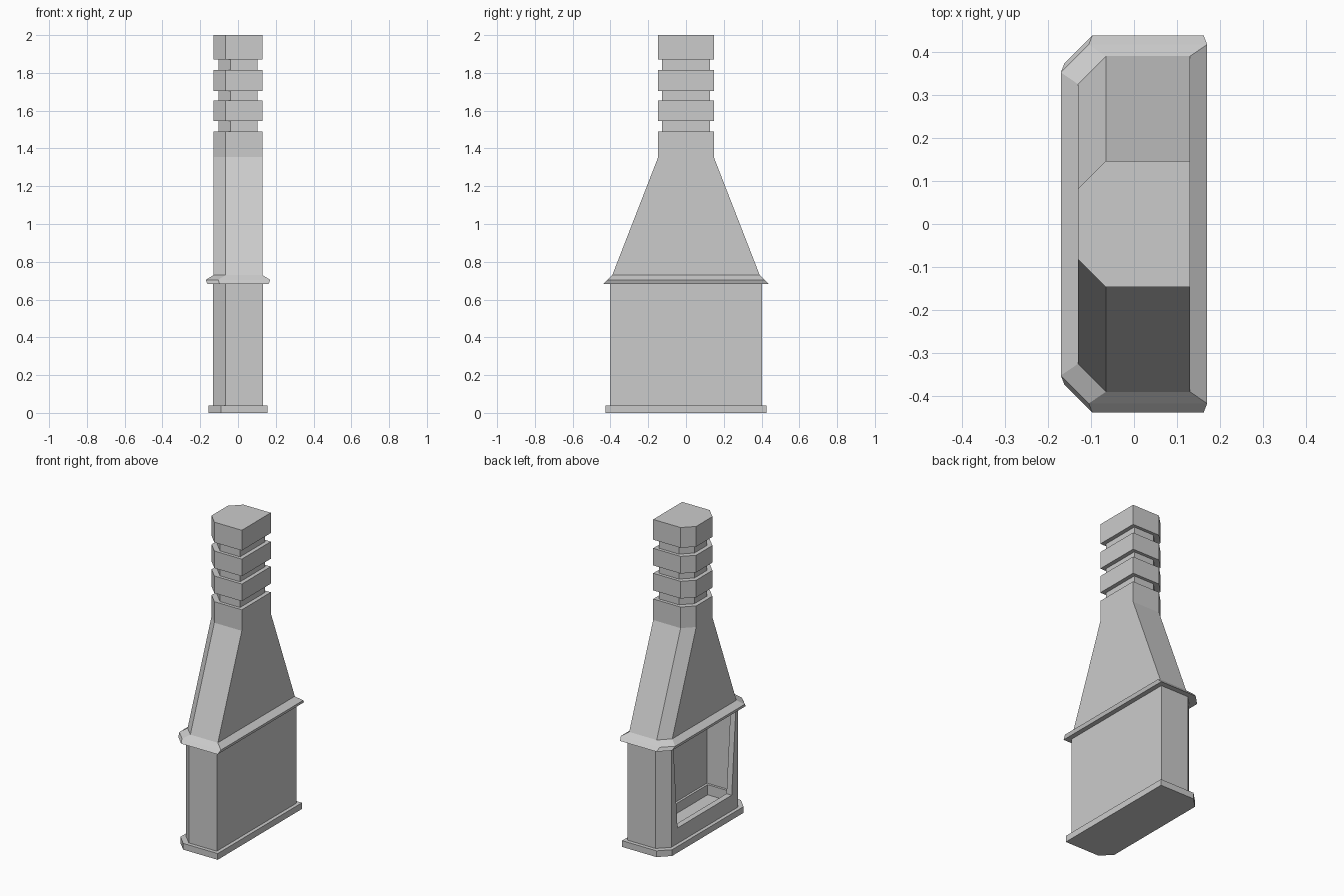
import bpy, bmesh

if "Cube" in bpy.data.objects:
    bpy.data.objects.remove(bpy.data.objects["Cube"])


def loft(name, rings):
    """Skin a closed solid through a list of equal-length rings of 3D points."""
    bm = bmesh.new()
    loops = [[bm.verts.new(p) for p in ring] for ring in rings]
    n = len(loops[0])
    for a, b in zip(loops, loops[1:]):
        for i in range(n):
            j = (i + 1) % n
            bm.faces.new((a[i], a[j], b[j], b[i]))
    bm.faces.new(loops[0][::-1])
    bm.faces.new(loops[-1])
    bmesh.ops.recalc_face_normals(bm, faces=bm.faces)
    mesh = bpy.data.meshes.new(name)
    bm.to_mesh(mesh)
    bm.free()
    obj = bpy.data.objects.new(name, mesh)
    bpy.context.collection.objects.link(obj)
    return obj


def plan(x, y, z, c=0.065):
    """Rectangular outline with both -x corners chamfered."""
    return [(x, -y, z), (x, y, z), (-x + c, y, z),
            (-x, y - c, z), (-x, -y + c, z), (-x + c, -y, z)]


def panel(x, y_low, y_high, z_low, z_high):
    """Upright trapezoid outline in the plane of the fire opening."""
    return [(x, -y_low, z_low), (x, y_low, z_low),
            (x, y_high, z_high), (x, -y_high, z_high)]


def box(name, x0, x1, y0, y1, z0, z1):
    return loft(name, [[(x0, y0, z), (x1, y0, z), (x1, y1, z), (x0, y1, z)]
                       for z in (z0, z1)])


def cut(obj, cutter):
    cutter.hide_render = True
    mod = obj.modifiers.new("opening", 'BOOLEAN')
    mod.operation = 'DIFFERENCE'
    mod.solver = 'EXACT'
    mod.object = cutter
    bpy.context.view_layer.objects.active = obj
    bpy.ops.object.modifier_apply(modifier=mod.name)
    bpy.data.objects.remove(cutter)


# Base slab
loft("base_slab", [plan(0.155, 0.427, 0), plan(0.155, 0.427, 0.04)])

# Firebox with a tapered opening and a wider chamber behind it
firebox = loft("firebox", [plan(0.132, 0.403, 0.04), plan(0.132, 0.403, 0.684)])
cut(firebox, loft("opening_cutter", [panel(-0.15, 0.275, 0.315, 0.14, 0.66),
                                     panel(-0.09, 0.275, 0.315, 0.14, 0.66)]))
cut(firebox, box("chamber_cutter", -0.095, 0.075, -0.32, 0.32, 0.08, 0.66))

# Low skirting around the inside of the chamber
box("skirting_back", 0.06, 0.076, -0.321, 0.321, 0.079, 0.145)
for side, label in ((1, "left"), (-1, "right")):
    y0, y1 = sorted((side * 0.305, side * 0.321))
    box("skirting_" + label, -0.094, 0.06, y0, y1, 0.079, 0.145)

# Sloped mantel ledge
loft("mantel", [plan(0.162, 0.438, 0.682), plan(0.17, 0.417, 0.704),
                plan(0.13, 0.39, 0.73)])

# Tapered hood
loft("hood", [plan(0.13, 0.39, 0.73), plan(0.13, 0.147, 1.355)])

# Chimney stack with three recessed bands
wide, narrow = (0.13, 0.147), (0.104, 0.127)
rings = [plan(*wide, 1.355)]
for low, high in ((1.49, 1.545), (1.655, 1.705), (1.815, 1.87)):
    rings += [plan(*wide, low), plan(*narrow, low),
              plan(*narrow, high), plan(*wide, high)]
rings.append(plan(*wide, 2.0))
loft("chimney_stack", rings)
